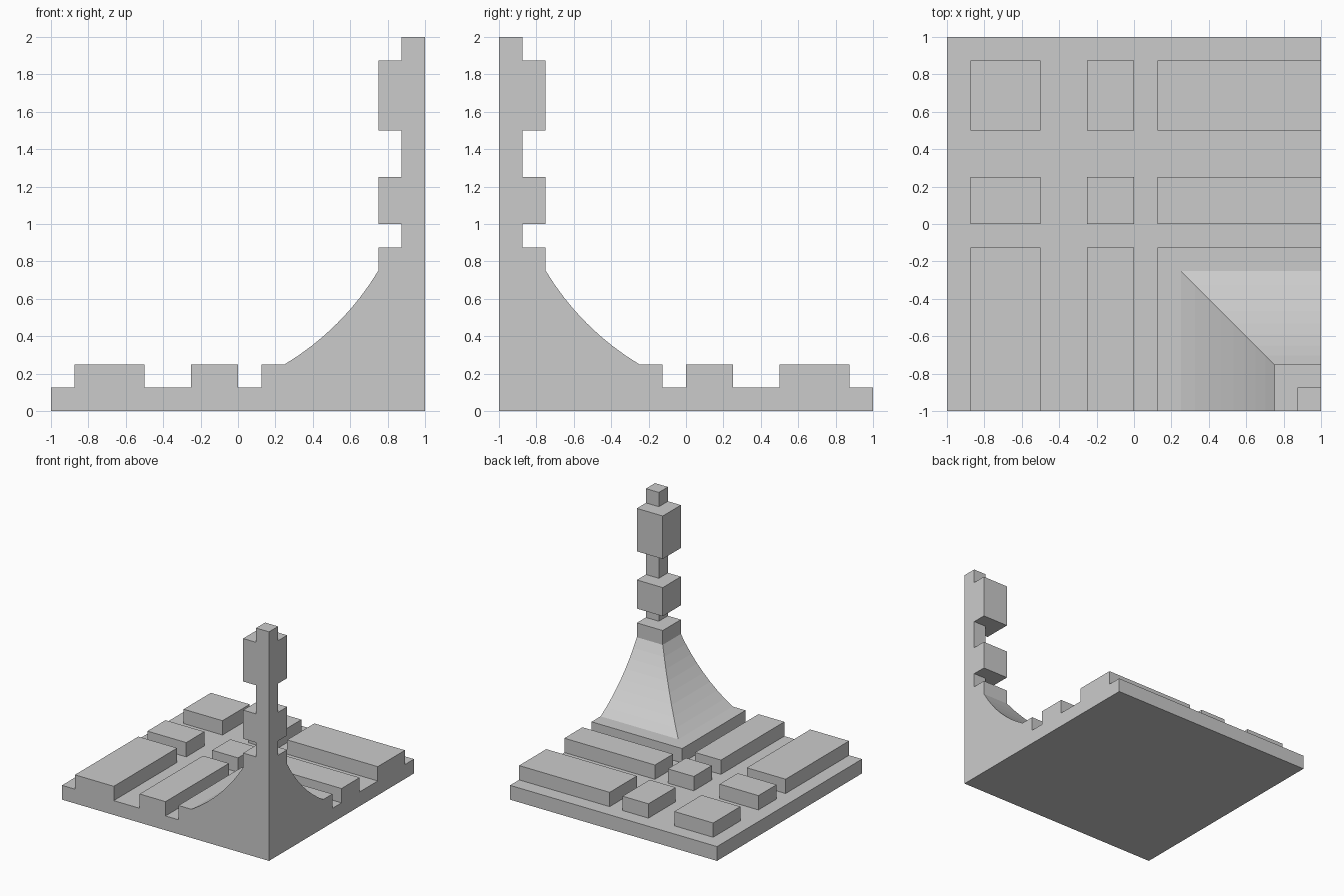
import bpy, bmesh, math

if "Cube" in bpy.data.objects:
    bpy.data.objects.remove(bpy.data.objects["Cube"])

CX, CY = 1.0, -1.0      # corner where the tower stands
bm = bmesh.new()


def lift(face, z, k=1.0):
    """Raise a face to height z, scaling it by k toward the tower corner."""
    old = list(face.verts)
    new = [bm.verts.new((CX + (v.co.x - CX) * k, CY + (v.co.y - CY) * k, z)) for v in old]
    bm.faces.remove(face)
    n = len(old)
    for i in range(n):
        j = (i + 1) % n
        f = bm.faces.new((old[i], old[j], new[j], new[i]))
        if f.calc_area() < 1e-7:
            bm.faces.remove(f)
    return bm.faces.new(new)


# Street grid: distances from the tower corner, same in x and y
lines = [0, 0.875, 1, 1.25, 1.5, 1.875, 2]
n = len(lines)
grid = [[bm.verts.new((CX - a, CY + b, 0.125)) for b in lines] for a in lines]
cells = {}
for i in range(n - 1):
    for j in range(n - 1):
        cells[i, j] = bm.faces.new((grid[i][j], grid[i][j + 1],
                                    grid[i + 1][j + 1], grid[i + 1][j]))

# Slab walls and underside
rim = [e for e in bm.edges if e.is_boundary]
ext = bmesh.ops.extrude_edge_only(bm, edges=rim)["geom"]
for g in ext:
    if isinstance(g, bmesh.types.BMVert):
        g.co.z = 0
bmesh.ops.edgeloop_fill(bm, edges=[e for e in bm.edges if e.is_boundary])
bmesh.ops.recalc_face_normals(bm, faces=bm.faces[:])

# Raised blocks
tops = {ij: lift(f, 0.25) for ij, f in cells.items() if ij[0] % 2 == 0 and ij[1] % 2 == 0}

# Tower profile (half width, height): concave flare, then stacked square sections
profile = [(0.75, 0.25)]
c = (-0.5, 1.5)
r = math.hypot(0.75, 1.25)
a0, a1 = math.atan2(-1.25, 0.75), math.atan2(-0.75, 1.25)
SEG = 8
for s in range(1, SEG + 1):
    a = a0 + (a1 - a0) * s / SEG
    profile.append((1 - (c[0] + r * math.cos(a)), c[1] + r * math.sin(a)))
wide, thin = 0.25, 0.125
for z0, z1 in ((0.75, 0.875), (1.0, 1.25), (1.5, 1.875)):
    if z0 > 0.75:
        profile.append((wide, z0))
    profile += [(wide, z1), (thin, z1), (thin, {0.875: 1.0, 1.25: 1.5, 1.875: 2.0}[z1])]

face, width = tops[0, 0], 0.875
for w, z in profile:
    face = lift(face, z, w / width)
    width = w

bmesh.ops.remove_doubles(bm, verts=bm.verts[:], dist=1e-5)
mesh = bpy.data.meshes.new("block_base_with_corner_tower")
bm.to_mesh(mesh)
bm.free()
bpy.context.collection.objects.link(bpy.data.objects.new("block_base_with_corner_tower", mesh))
